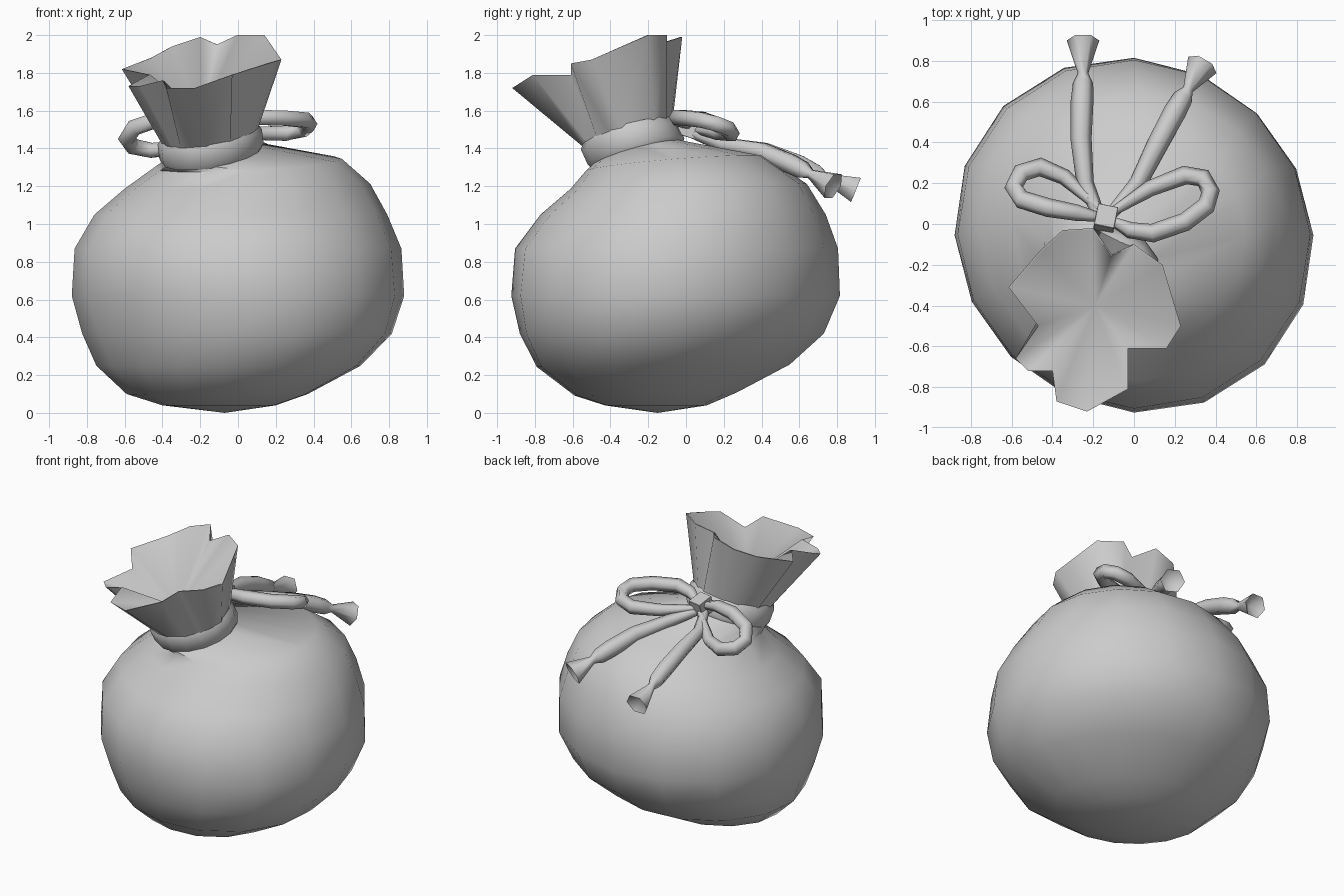
import bpy, bmesh
from math import sin, cos, pi, radians, atan2
from mathutils import Vector


def finish(name, bm, angle=40):
    bmesh.ops.recalc_face_normals(bm, faces=bm.faces)
    mesh = bpy.data.meshes.new(name)
    bm.to_mesh(mesh)
    bm.free()
    for p in mesh.polygons:
        p.use_smooth = True
    mesh.set_sharp_from_angle(angle=radians(angle))
    ob = bpy.data.objects.new(name, mesh)
    bpy.context.collection.objects.link(ob)
    return ob


# Tilted ellipse; skew swells two opposite diagonals and flattens the others
def ring_points(ring, angles, skew=0.0):
    cx, cy, cz, rx, ry, sx, sy = ring
    pts = []
    for a in angles:
        k = 1 - skew * sin(2 * a)
        dx, dy = k * rx * cos(a), k * ry * sin(a)
        pts.append((cx + dx, cy + dy, cz + sx * dx + sy * dy))
    return pts


def loft(name, rings, bottom=None, top=None, angle=40):
    bm = bmesh.new()
    rows = [[bm.verts.new(p) for p in r] for r in rings]
    n = len(rows[0])
    for a, b in zip(rows, rows[1:]):
        for i in range(n):
            j = (i + 1) % n
            bm.faces.new((a[i], a[j], b[j], b[i]))
    for point, row in ((bottom, rows[0]), (top, rows[-1])):
        if point is not None:
            c = bm.verts.new(point)
            for i in range(n):
                bm.faces.new((row[i], row[(i + 1) % n], c))
    return finish(name, bm, angle)


def tube(name, path, radii, sides=6, dip=0.0):
    pts = [Vector(p) for p in path]
    rings = []
    for i, p in enumerate(pts):
        t = (pts[min(i + 1, len(pts) - 1)] - pts[max(i - 1, 0)]).normalized()
        s = t.cross(Vector((0, 0, 1))).normalized()
        u = s.cross(t)
        rings.append([p + radii[i] * (s * cos(2 * pi * k / sides) + u * sin(2 * pi * k / sides))
                      for k in range(sides)])
    end = pts[-1] - (pts[-1] - pts[-2]) * dip
    return loft(name, rings, pts[0], end, 75)


around = [2 * pi * i / 16 for i in range(16)]

# Bag body: centre x, y, z, radius x, y, slope x, y
body = [
    (-0.10, -0.16, 0.04, 0.30, 0.27, 0, 0),
    (-0.11, -0.16, 0.10, 0.48, 0.43, 0, 0.02),
    (-0.05, -0.12, 0.25, 0.70, 0.67, 0, 0.01),
    (-0.005, -0.075, 0.42, 0.82, 0.805, 0, 0),
    (0.0, -0.055, 0.62, 0.88, 0.87, 0, 0),
    (0.0, -0.05, 0.87, 0.865, 0.855, 0, 0),
    (0.015, -0.015, 1.05, 0.775, 0.755, 0, 0),
    (0.05, 0.015, 1.20, 0.65, 0.625, 0.02, 0.02),
    (0.05, -0.055, 1.32, 0.50, 0.475, 0.05, 0.08),
    (-0.14, -0.26, 1.37, 0.26, 0.24, 0.15, 0.27),
    (-0.15, -0.31, 1.475, 0.245, 0.225, 0.15, 0.26),
]
skews = [0.06, 0.06, 0.06, 0.05, 0.03, 0.02, 0.01, 0, 0, 0, 0]
loft("bag_body", [ring_points(r, around, k) for r, k in zip(body, skews)],
     (-0.07, -0.15, 0), (-0.17, -0.34, 1.46), 60)

# Neck band
band = [
    (-0.14, -0.26, 1.36, 0.262, 0.242, 0.15, 0.27),
    (-0.14, -0.265, 1.385, 0.276, 0.256, 0.15, 0.27),
    (-0.15, -0.30, 1.46, 0.276, 0.256, 0.15, 0.26),
    (-0.15, -0.31, 1.495, 0.255, 0.235, 0.15, 0.26),
]
loft("neck_band", [ring_points(r, around) for r in band], angle=60)

# Flared, folded collar with a thin lip and a funnel-shaped inside
rim = [
    (0.23, -0.50, 1.87), (0.14, -0.20, 2.00), (0.00, -0.10, 2.00),
    (-0.11, -0.15, 1.95), (-0.20, -0.02, 1.99), (-0.35, -0.03, 1.94),
    (-0.46, -0.13, 1.88), (-0.615, -0.31, 1.82), (-0.47, -0.50, 1.79),
    (-0.58, -0.66, 1.73), (-0.52, -0.72, 1.73), (-0.40, -0.72, 1.76),
    (-0.38, -0.87, 1.72), (-0.23, -0.92, 1.72), (-0.03, -0.81, 1.79),
    (-0.03, -0.61, 1.79), (0.16, -0.61, 1.85),
]
rim_angles = [atan2(y + 0.45, x + 0.2) for x, y, z in rim]
neck = ring_points((-0.15, -0.31, 1.475, 0.258, 0.238, 0.15, 0.26), rim_angles)
centre = Vector((-0.19, -0.40, 1.56))
lip = [Vector(p).lerp(Vector((centre.x, centre.y, p[2])), 0.025) for p in rim]
loft("collar", [neck, rim, lip], top=centre, angle=65)

# Bow loops
left = [(-0.15, 0.03, 1.52), (-0.28, 0.055, 1.56), (-0.42, 0.08, 1.555),
        (-0.55, 0.12, 1.51), (-0.59, 0.18, 1.45), (-0.555, 0.25, 1.41),
        (-0.46, 0.28, 1.39), (-0.34, 0.23, 1.40), (-0.15, 0.06, 1.49)]
right = [(-0.12, 0.02, 1.52), (-0.02, -0.03, 1.55), (0.09, -0.045, 1.565),
         (0.25, 0.01, 1.56), (0.355, 0.09, 1.55), (0.375, 0.16, 1.53),
         (0.34, 0.225, 1.50), (0.25, 0.24, 1.48), (0.08, 0.175, 1.48),
         (-0.12, 0.05, 1.50)]
for name, path in (("bow_loop_left", left), ("bow_loop_right", right)):
    tube(name, path, [0.02, 0.04] + [0.046] * (len(path) - 4) + [0.04, 0.02])

# Cord tails with flared ends
tails = {
    "cord_tail_left": [(-0.17, 0.04, 1.48), (-0.24, 0.20, 1.42), (-0.26, 0.42, 1.385),
                       (-0.255, 0.60, 1.315), (-0.25, 0.69, 1.27), (-0.25, 0.74, 1.245),
                       (-0.25, 0.90, 1.18)],
    "cord_tail_right": [(-0.12, 0.04, 1.48), (0.02, 0.20, 1.42), (0.12, 0.40, 1.385),
                        (0.20, 0.55, 1.32), (0.24, 0.62, 1.285), (0.265, 0.66, 1.265),
                        (0.335, 0.78, 1.20)],
}
for name, path in tails.items():
    tube(name, path, [0.03, 0.043, 0.052, 0.056, 0.05, 0.026, 0.08], 6, 0.4)

# Bow knot
bpy.ops.mesh.primitive_cube_add(size=1, location=(-0.14, 0.025, 1.515), rotation=(-0.3, 0, -0.2))
knot = bpy.context.object
knot.name = "bow_knot"
knot.scale = (0.10, 0.11, 0.11)
bev = knot.modifiers.new("soft", 'BEVEL')
bev.width = 0.02
bev.segments = 1
